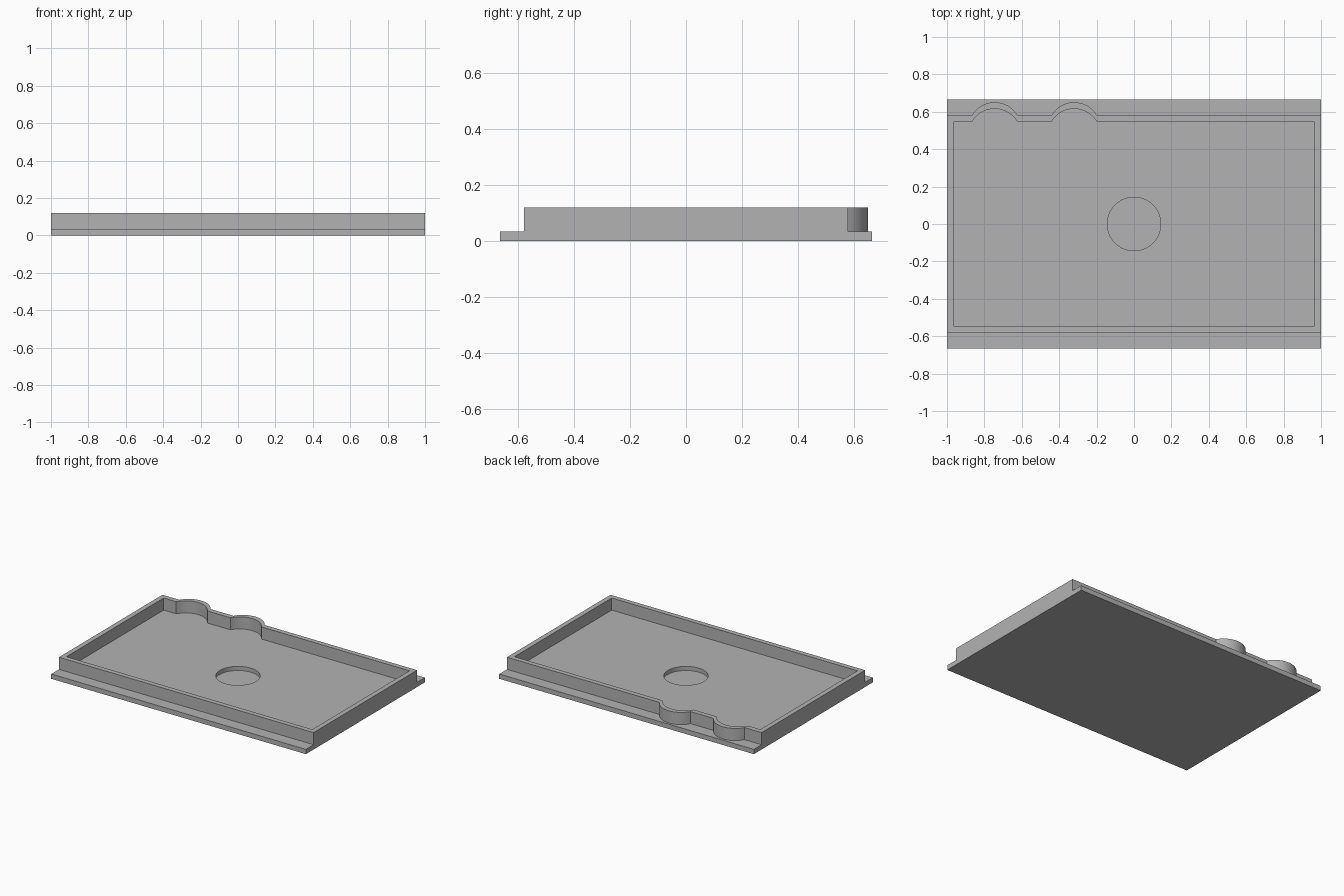
import bpy, bmesh, math

if "Cube" in bpy.data.objects:
    bpy.data.objects.remove(bpy.data.objects["Cube"], do_unlink=True)

BASE_H, TOP = 0.034, 0.12
HALF_X, HALF_Y, WALL = 1.0, 0.58, 0.035
BUMPS = (-0.32, -0.745)           # centres of the rounded bays in the back wall
BUMP_HALF, BUMP_RISE = 0.122, 0.071

grey = bpy.data.materials.new("plain grey")
grey.use_nodes = True
colour = (0.45, 0.45, 0.45, 1)
grey.diffuse_color = colour
grey.node_tree.nodes["Principled BSDF"].inputs["Base Color"].default_value = colour


def make_object(name, bm):
    bmesh.ops.recalc_face_normals(bm, faces=bm.faces)
    mesh = bpy.data.meshes.new(name)
    bm.to_mesh(mesh)
    bm.free()
    mesh.materials.append(grey)
    obj = bpy.data.objects.new(name, mesh)
    bpy.context.collection.objects.link(obj)
    return obj


def smooth(obj):
    bpy.ops.object.select_all(action="DESELECT")
    obj.select_set(True)
    bpy.context.view_layer.objects.active = obj
    bpy.ops.object.shade_smooth_by_angle(angle=math.radians(30))


def wall_outline(hx, hy, steps=20):
    """Rectangle whose back edge swells into two circular bays."""
    pts = [(-hx, -hy), (hx, -hy), (hx, hy)]
    radius = (BUMP_HALF ** 2 + BUMP_RISE ** 2) / (2 * BUMP_RISE)
    sweep = math.asin(BUMP_HALF / radius)
    for cx in BUMPS:
        for i in range(steps + 1):
            a = sweep * (1 - 2 * i / steps)
            pts.append((cx + radius * math.sin(a),
                        hy + BUMP_RISE - radius * (1 - math.cos(a))))
    return pts + [(-hx, hy)]


# Base plate with a shallow round pocket
bm = bmesh.new()
bmesh.ops.create_cube(bm, size=1)
bmesh.ops.scale(bm, vec=(2, 1.333, BASE_H), verts=bm.verts)
bmesh.ops.translate(bm, vec=(0, 0, BASE_H / 2), verts=bm.verts)
base = make_object("base_plate", bm)

bm = bmesh.new()
bmesh.ops.create_cone(bm, cap_ends=True, segments=64, radius1=0.143, radius2=0.143, depth=0.1)
bmesh.ops.translate(bm, vec=(0, 0, 0.055), verts=bm.verts)
cutter = make_object("pocket_cutter", bm)
cutter.hide_render = True
cutter.hide_set(True)

cut = base.modifiers.new("round pocket", "BOOLEAN")
cut.operation = "DIFFERENCE"
cut.solver = "EXACT"
cut.object = cutter
bpy.context.view_layer.objects.active = base
bpy.ops.object.modifier_apply(modifier=cut.name)
bpy.data.objects.remove(cutter, do_unlink=True)
smooth(base)

# Raised rim: matching outer and inner outlines joined as a closed ring
bm = bmesh.new()
outlines = (wall_outline(HALF_X, HALF_Y), wall_outline(HALF_X - WALL, HALF_Y - WALL))
outer, inner = outlines
loops = [[bm.verts.new((x, y, z)) for x, y in pts]
         for pts, z in ((outer, BASE_H), (outer, TOP), (inner, TOP), (inner, BASE_H))]
count = len(outer)
for k in range(4):
    a, b = loops[k], loops[(k + 1) % 4]
    for i in range(count):
        j = (i + 1) % count
        bm.faces.new((a[i], a[j], b[j], b[i]))
smooth(make_object("raised_rim", bm))
